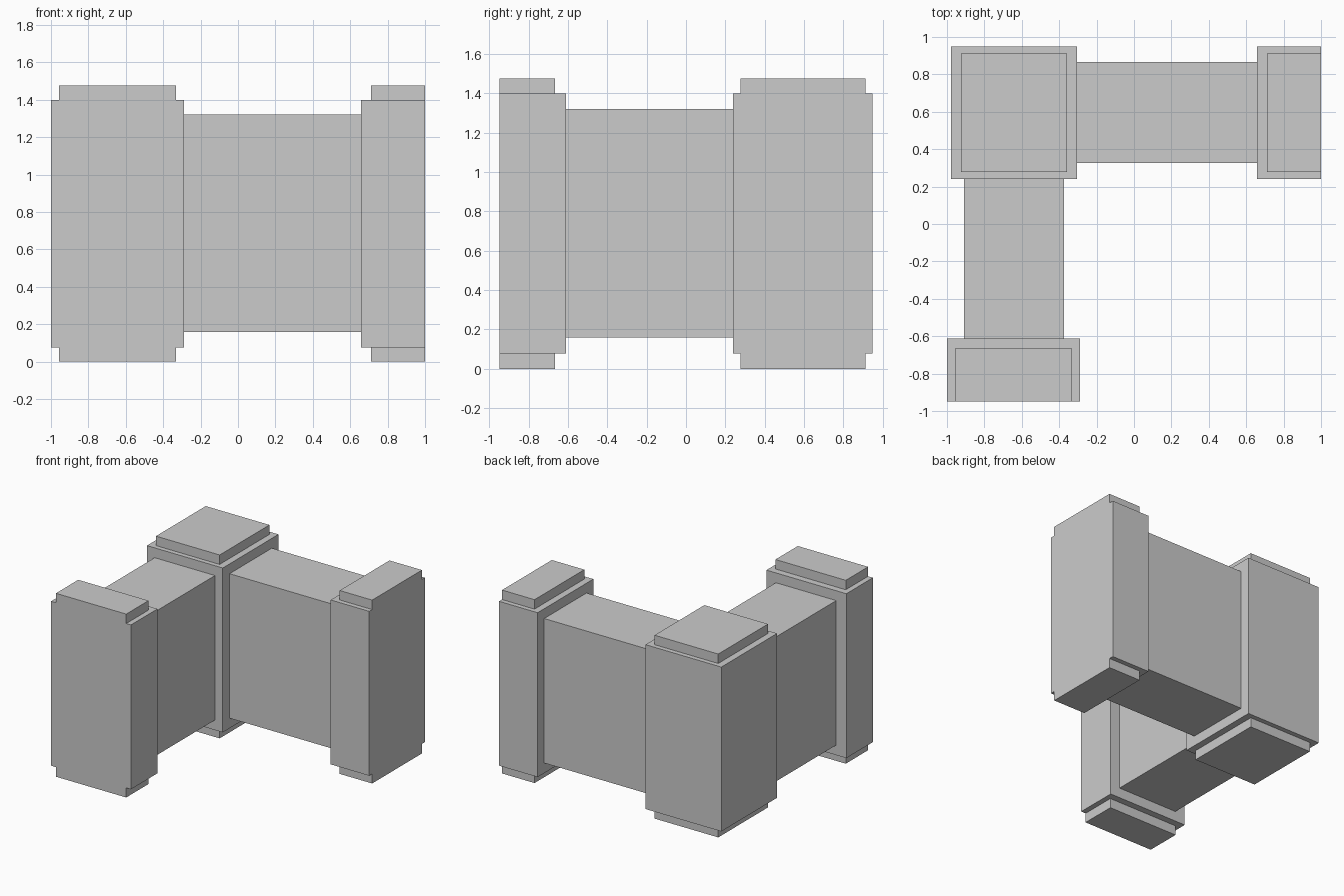
import bpy, bmesh

if "Cube" in bpy.data.objects:
    bpy.data.objects.remove(bpy.data.objects["Cube"])

BODY_Z = (0.077, 1.40)
TOP = 1.476


def finish(name, bm):
    bmesh.ops.recalc_face_normals(bm, faces=bm.faces)
    mesh = bpy.data.meshes.new(name)
    bm.to_mesh(mesh)
    bm.free()
    obj = bpy.data.objects.new(name, mesh)
    bpy.context.collection.objects.link(obj)


def post(name, body, cap, cut=None):
    """Stepped post lofted from rectangles (x0, x1, y0, y1); cut = (point, outward normal)."""
    bm = bmesh.new()
    sections = [(cap, 0), (cap, BODY_Z[0]), (body, BODY_Z[0]),
                (body, BODY_Z[1]), (cap, BODY_Z[1]), (cap, TOP)]
    rings = []
    for (x0, x1, y0, y1), z in sections:
        rings.append([bm.verts.new((x, y, z)) for x, y in
                      ((x0, y0), (x1, y0), (x1, y1), (x0, y1))])
    for a, b in zip(rings, rings[1:]):
        for i in range(4):
            j = (i + 1) % 4
            bm.faces.new((a[i], a[j], b[j], b[i]))
    bm.faces.new(rings[0])
    bm.faces.new(rings[-1])
    if cut:
        # slice the post in half and close the flat end
        res = bmesh.ops.bisect_plane(bm, geom=bm.verts[:] + bm.edges[:] + bm.faces[:],
                                     plane_co=cut[0], plane_no=cut[1], clear_outer=True)
        edges = [e for e in res["geom_cut"] if isinstance(e, bmesh.types.BMEdge)]
        bmesh.ops.contextual_create(bm, geom=edges)
    finish(name, bm)


def wall(name, x0, x1, y0, y1, z0=0.158, z1=1.321):
    bm = bmesh.new()
    bmesh.ops.create_cube(bm, size=1)
    bmesh.ops.scale(bm, vec=(x1 - x0, y1 - y0, z1 - z0), verts=bm.verts)
    bmesh.ops.translate(bm, vec=((x0 + x1) / 2, (y0 + y1) / 2, (z0 + z1) / 2), verts=bm.verts)
    finish(name, bm)


# full post at the corner, half posts at both ends
post("corner_post", (-0.979, -0.304, 0.24, 0.949), (-0.925, -0.358, 0.278, 0.911))
post("right_end_post", (0.657, 1.343, 0.24, 0.949), (0.711, 1.289, 0.278, 0.911),
     ((1, 0, 0), (1, 0, 0)))
post("front_end_post", (-1.0, -0.289, -1.285, -0.611), (-0.957, -0.331, -1.231, -0.665),
     ((0, -0.949, 0), (0, -1, 0)))

# walls linking the posts
wall("back_wall", -0.304, 0.657, 0.327, 0.865)
wall("side_wall", -0.91, -0.373, -0.611, 0.24)
